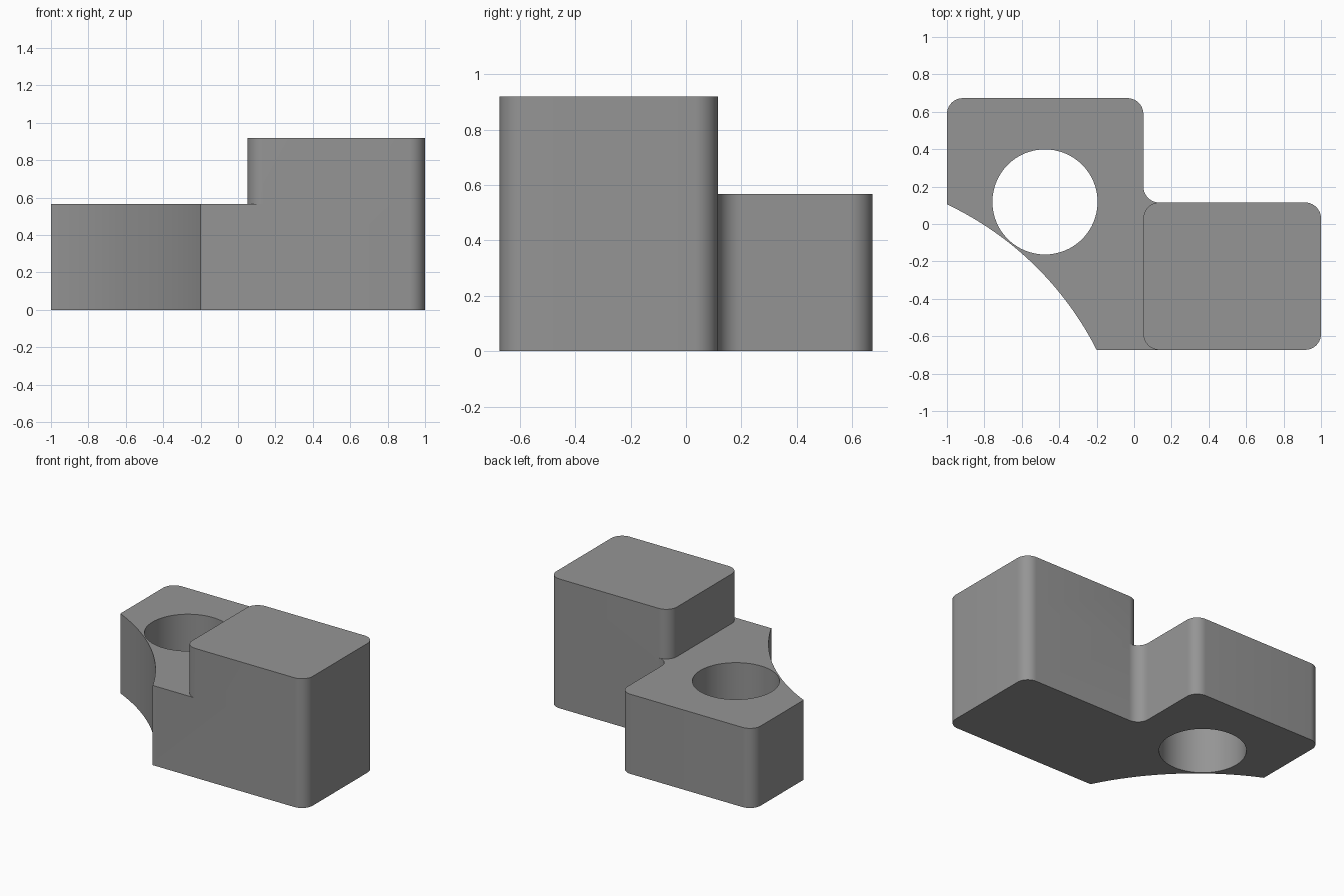
import bpy, bmesh, math
from mathutils import Vector

if "Cube" in bpy.data.objects:
    bpy.data.objects.remove(bpy.data.objects["Cube"])

grey = bpy.data.materials.new("neutral grey")
grey.diffuse_color = (0.3, 0.3, 0.3, 1)
grey.use_nodes = True
grey.node_tree.nodes["Principled BSDF"].inputs["Base Color"].default_value = grey.diffuse_color

R = 0.085          # corner radius
STEP, TOP = 0.567, 0.92


def rounded(points, segs=10):
    """Outline from (x, y, radius) corners, radius 0 stays sharp."""
    out = []
    for i, (x, y, r) in enumerate(points):
        p = Vector((x, y))
        if not r:
            out.append(p)
            continue
        a = (Vector(points[i - 1][:2]) - p).normalized()
        b = (Vector(points[(i + 1) % len(points)][:2]) - p).normalized()
        # right-angled corners: sweep about the fillet centre
        c = p + (a + b) * r
        for k in range(segs + 1):
            t = math.pi / 2 * k / segs
            out.append(c - b * r * math.cos(t) - a * r * math.sin(t))
    return out


def arc(p, q, sag, n=32):
    """Interior points of a circular arc from p to q, bulging left by sag."""
    p, q = Vector(p), Vector(q)
    d = q - p
    half = d.length / 2
    rad = (half * half + sag * sag) / (2 * sag)
    t = d.normalized()
    nrm = Vector((-t.y, t.x))
    c = (p + q) / 2 + nrm * (sag - rad)
    h = math.asin(half / rad)
    return [c + rad * (t * math.sin(a) + nrm * math.cos(a))
            for a in (h * (2 * k / n - 1) for k in range(1, n))]


def prism(name, outline, z0, z1):
    bm = bmesh.new()
    face = bm.faces.new([bm.verts.new((p.x, p.y, z0)) for p in outline])
    new = bmesh.ops.extrude_face_region(bm, geom=[face])["geom"]
    bmesh.ops.translate(bm, vec=(0, 0, z1 - z0),
                        verts=[v for v in new if isinstance(v, bmesh.types.BMVert)])
    bmesh.ops.recalc_face_normals(bm, faces=bm.faces)
    mesh = bpy.data.meshes.new(name)
    bm.to_mesh(mesh)
    bm.free()
    mesh.materials.append(grey)
    ob = bpy.data.objects.new(name, mesh)
    bpy.context.collection.objects.link(ob)
    return ob


def combine(target, other, operation):
    mod = target.modifiers.new(operation, "BOOLEAN")
    mod.object, mod.operation, mod.solver = other, operation, "EXACT"
    bpy.context.view_layer.objects.active = target
    bpy.ops.object.modifier_apply(modifier=mod.name)
    bpy.data.objects.remove(other)


# Low base: stepped plan with a concave curved front-left side
start, end = (-1, 0.105), (-0.2, -0.673)
corners = rounded([(*end, 0), (1, -0.673, R), (1, 0.115, R), (0.05, 0.115, R),
                   (0.05, 0.673, R), (-1, 0.673, R), (*start, 0)])
body = prism("bracket_body", corners + arc(start, end, 0.093), 0, STEP)

# Round through hole
hole = [Vector((-0.476 + 0.281 * math.cos(a), 0.118 + 0.281 * math.sin(a)))
        for a in (math.tau * k / 64 for k in range(64))]
combine(body, prism("hole_cutter", hole, -0.2, STEP + 0.2), "DIFFERENCE")

# Tall rounded block on the right
block = prism("tall_block", rounded([(0.05, -0.673, R), (1, -0.673, R),
                                     (1, 0.115, R), (0.05, 0.115, R)]), STEP, TOP)
combine(body, block, "UNION")

body.select_set(True)
bpy.context.view_layer.objects.active = body
bpy.ops.object.shade_smooth_by_angle(angle=math.radians(30))
